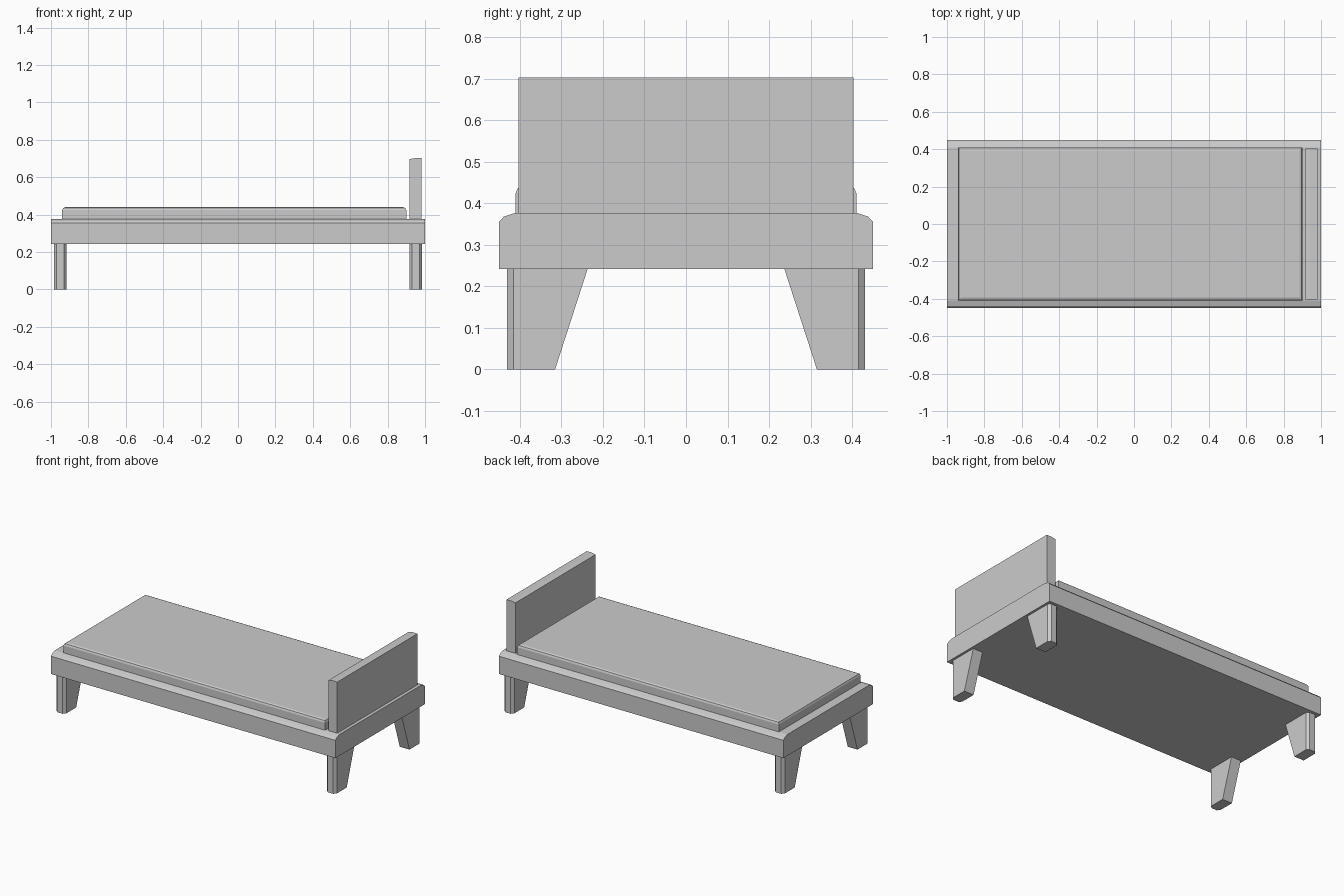
import bpy, bmesh

if "Cube" in bpy.data.objects:
    bpy.data.objects.remove(bpy.data.objects["Cube"])


def finish(name, bm):
    bmesh.ops.recalc_face_normals(bm, faces=bm.faces)
    mesh = bpy.data.meshes.new(name)
    bm.to_mesh(mesh)
    bm.free()
    obj = bpy.data.objects.new(name, mesh)
    bpy.context.collection.objects.link(obj)
    return obj


def loft(name, loop_a, loop_b):
    """Solid between two matching outlines."""
    bm = bmesh.new()
    a = [bm.verts.new(p) for p in loop_a]
    b = [bm.verts.new(p) for p in loop_b]
    bm.faces.new(a)
    bm.faces.new(b)
    n = len(a)
    for i in range(n):
        j = (i + 1) % n
        bm.faces.new((a[i], a[j], b[j], b[i]))
    return finish(name, bm)


# Bed frame: rounded-shoulder profile extruded along x
half = [(0.45, 0.242), (0.45, 0.355), (0.438, 0.368), (0.41, 0.377)]
profile = half + [(-y, z) for y, z in reversed(half)]
loft("bed_frame", [(-1, y, z) for y, z in profile], [(1, y, z) for y, z in profile])

# Headboard: thin upright slab with an eased front top edge
profile = [(0.918, 0.375), (0.98, 0.375), (0.98, 0.702), (0.945, 0.702), (0.918, 0.697)]
loft("headboard", [(x, -0.403, z) for x, z in profile], [(x, 0.403, z) for x, z in profile])

# Mattress: box with softened top edges
bm = bmesh.new()
bmesh.ops.create_cube(bm, size=1)
for v in bm.verts:
    v.co.x = v.co.x * 1.84 - 0.02
    v.co.y *= 0.82
    v.co.z = 0.44 if v.co.z > 0 else 0.375
top_edges = [e for e in bm.edges if all(v.co.z > 0.43 for v in e.verts)]
bmesh.ops.bevel(bm, geom=top_edges, offset=0.016, segments=2, profile=0.5, affect='EDGES')
finish("mattress", bm)


# Legs: chamfered outer corners, inner face tapering towards the floor
def leg_outline(sx, sy, inner, z):
    pts = [(0.917, inner), (0.917, 0.415), (0.931, 0.431),
           (0.971, 0.431), (0.985, 0.415), (0.985, inner)]
    return [(sx * x, sy * y, z) for x, y in pts]


for sx, side in ((-1, "foot"), (1, "head")):
    for sy, face in ((-1, "front"), (1, "back")):
        loft(f"{face}_{side}_leg",
             leg_outline(sx, sy, 0.315, 0), leg_outline(sx, sy, 0.236, 0.244))
